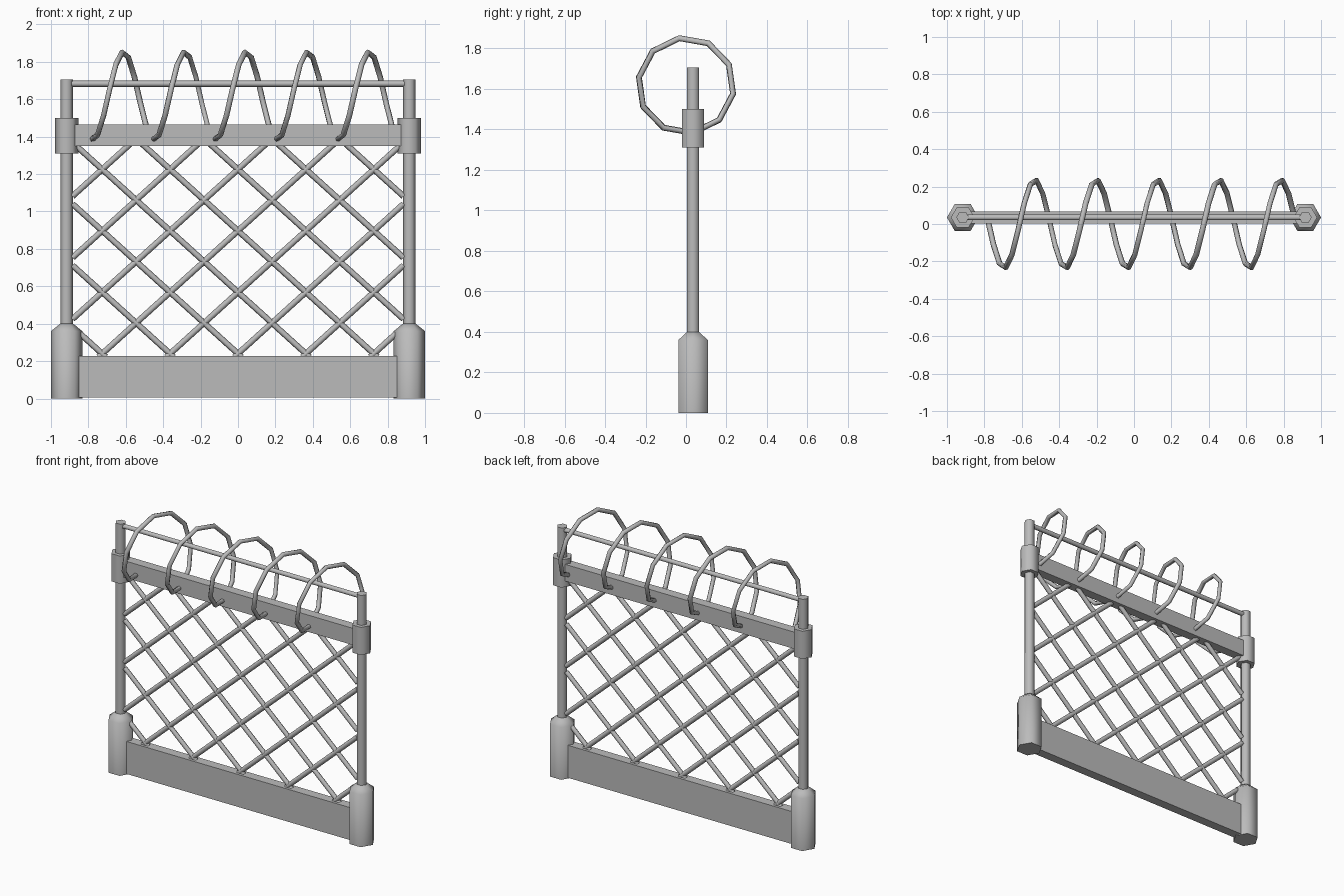
import bpy, bmesh, math
from mathutils import Vector

cube = bpy.data.objects.get("Cube")
if cube:
    bpy.data.objects.remove(cube, do_unlink=True)

grey = bpy.data.materials.new("galvanised_grey")
grey.use_nodes = True
grey.diffuse_color = (0.5, 0.5, 0.5, 1)
grey.node_tree.nodes["Principled BSDF"].inputs["Base Color"].default_value = (0.5, 0.5, 0.5, 1)

DEPTH = 0.035   # y of the fence plane
POST_X = 0.916


def finish(name, bm, smooth=True):
    bmesh.ops.recalc_face_normals(bm, faces=bm.faces)
    mesh = bpy.data.meshes.new(name)
    bm.to_mesh(mesh)
    bm.free()
    mesh.materials.append(grey)
    if smooth:
        mesh.polygons.foreach_set("use_smooth", [True] * len(mesh.polygons))
        mesh.set_sharp_from_angle(angle=math.radians(65))
    obj = bpy.data.objects.new(name, mesh)
    bpy.context.collection.objects.link(obj)
    return obj


def hex_turned(name, x, profile):
    """Six-sided upright solid from (radius, z) pairs."""
    bm = bmesh.new()
    rings = []
    for r, z in profile:
        angles = [math.tau * i / 6 for i in range(6)]
        rings.append([bm.verts.new((x + r * math.cos(a), DEPTH + r * math.sin(a), z)) for a in angles])
    for low, high in zip(rings, rings[1:]):
        for i in range(6):
            j = (i + 1) % 6
            bm.faces.new((low[i], low[j], high[j], high[i]))
    bm.faces.new(rings[0])
    bm.faces.new(rings[-1])
    return finish(name, bm)


def add_rod(bm, a, b, radius):
    a, b = Vector(a), Vector(b)
    made = bmesh.ops.create_cone(bm, cap_ends=True, segments=6, radius1=radius,
                                 radius2=radius, depth=(b - a).length)
    turn = (b - a).to_track_quat('Z', 'Y').to_matrix()
    bmesh.ops.rotate(bm, verts=made["verts"], matrix=turn, cent=(0, 0, 0))
    bmesh.ops.translate(bm, verts=made["verts"], vec=(a + b) / 2)


def beam(name, half_x, z0, z1, thick):
    bm = bmesh.new()
    bmesh.ops.create_cube(bm, size=1)
    bmesh.ops.scale(bm, verts=bm.verts, vec=(2 * half_x, thick, z1 - z0))
    bmesh.ops.translate(bm, verts=bm.verts, vec=(0, DEPTH, (z0 + z1) / 2))
    return finish(name, bm, smooth=False)


# Posts with footings and collars
for side, sign in (("left", 1), ("right", -1)):
    x = sign * POST_X
    hex_turned(side + "_post", x, [(0.034, 0.3), (0.034, 1.705)])
    hex_turned(side + "_footing", x, [(0.084, 0), (0.084, 0.36), (0.034, 0.4)])
    hex_turned(side + "_collar", x, [(0.063, 1.31), (0.063, 1.5)])

# Horizontal members
beam("bottom_beam", 0.85, 0.005, 0.228, 0.065)
beam("top_beam", 0.875, 1.35, 1.465, 0.065)
bm = bmesh.new()
add_rod(bm, (-0.9, DEPTH, 1.683), (0.9, DEPTH, 1.683), 0.017)
finish("top_rail", bm)

# Diagonal mesh, each bar clipped to the frame and mirrored
SLOPE, SPACING, FOOT = 0.905, 0.363, 0.235
bm = bmesh.new()
for k in range(-2, 6):
    foot_x = 0.005 + SPACING * k
    x0 = max(-0.885, foot_x - (1.37 - FOOT) / SLOPE)
    x1 = min(0.885, foot_x + 0.015)
    for sign in (1, -1):
        ends = [(sign * x, DEPTH, FOOT + SLOPE * (foot_x - x)) for x in (x0, x1)]
        add_rod(bm, *ends, 0.016)
finish("lattice_bars", bm)

# Coiled wire: five turns of ten straight segments
curve = bpy.data.curves.new("coiled_wire", 'CURVE')
curve.dimensions = '3D'
curve.bevel_depth = 0.015
curve.bevel_resolution = 1
curve.use_fill_caps = True
path = curve.splines.new('POLY')
path.points.add(50)
for i, point in enumerate(path.points):
    a = math.radians(172 + 36 * i)
    x = -0.784 + 0.3285 * i / 10
    point.co = (x, 0.236 * math.sin(a), 1.617 + 0.236 * math.cos(a), 1)
path.use_smooth = True
curve.materials.append(grey)
bpy.context.collection.objects.link(bpy.data.objects.new("coiled_wire", curve))
